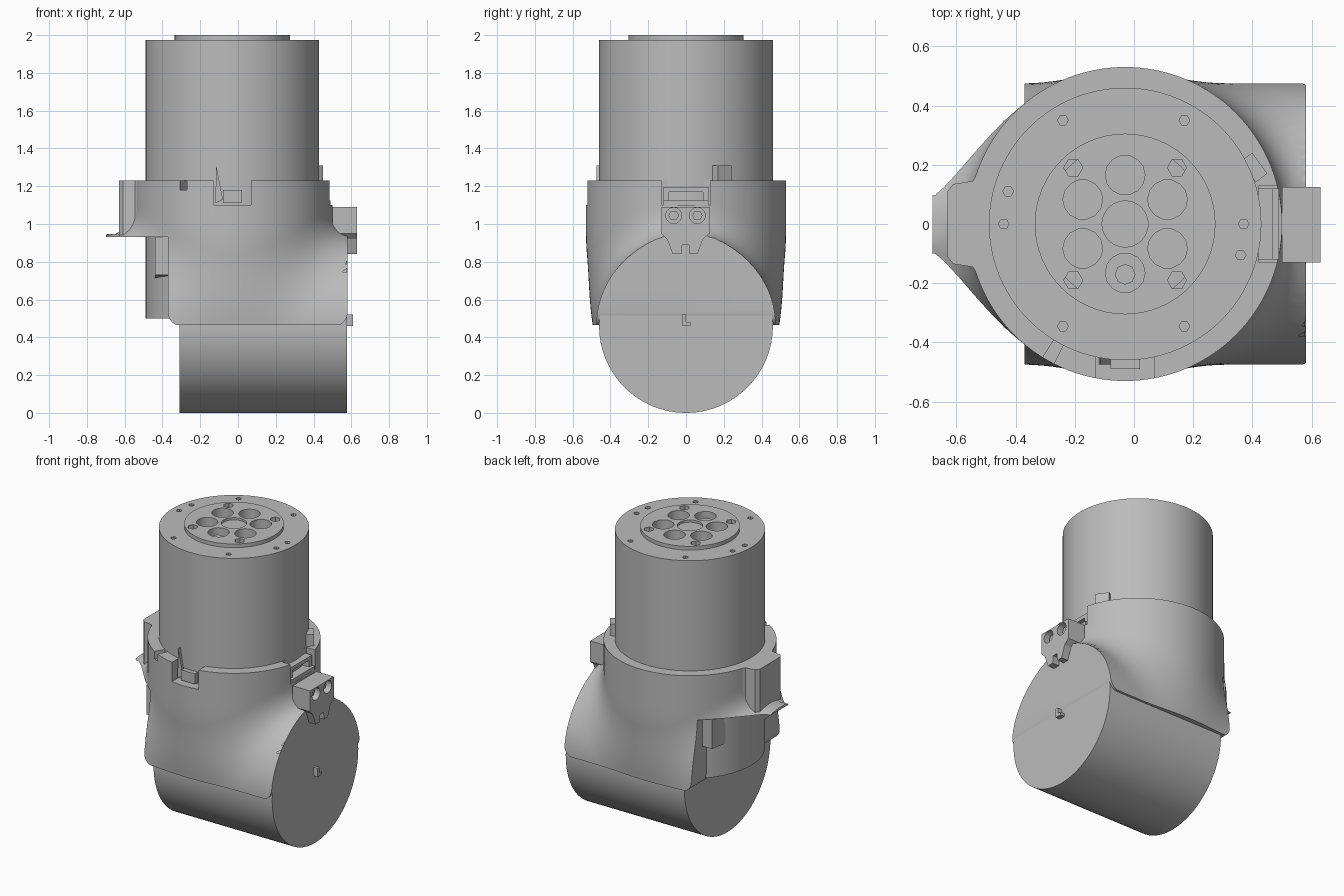
import bpy, bmesh, math
from mathutils import Vector

if "Cube" in bpy.data.objects:
    bpy.data.objects.remove(bpy.data.objects["Cube"])

grey = bpy.data.materials.new("machined_grey")
grey.use_nodes = True
grey.diffuse_color = (0.5, 0.5, 0.5, 1)
grey.node_tree.nodes["Principled BSDF"].inputs["Base Color"].default_value = (0.5, 0.5, 0.5, 1)

CX = -0.03      # vertical axis of the joint
R_ARM = 0.46    # radius of both drums


def finish(name, bm):
    bmesh.ops.recalc_face_normals(bm, faces=bm.faces)
    mesh = bpy.data.meshes.new(name)
    bm.to_mesh(mesh)
    bm.free()
    mesh.materials.append(grey)
    ob = bpy.data.objects.new(name, mesh)
    bpy.context.collection.objects.link(ob)
    return ob


def prisms(name, shapes, axis):
    """Extrude outlines along an axis; each shape is (points, low, high)."""
    place = {"x": lambda a, b, t: (t, a, b),
             "y": lambda a, b, t: (a, t, b),
             "z": lambda a, b, t: (a, b, t)}[axis]
    bm = bmesh.new()
    for pts, lo, hi in shapes:
        face = bm.faces.new([bm.verts.new(place(a, b, lo)) for a, b in pts])
        new = bmesh.ops.extrude_face_region(bm, geom=[face])["geom"]
        shift = Vector(place(0, 0, hi - lo))
        bmesh.ops.translate(bm, vec=shift, verts=[g for g in new if isinstance(g, bmesh.types.BMVert)])
    return finish(name, bm)


def circle(a, b, r, n=24):
    return [(a + r * math.cos(2 * math.pi * i / n), b + r * math.sin(2 * math.pi * i / n)) for i in range(n)]


def rect(a0, a1, b0, b1):
    return [(a0, b0), (a1, b0), (a1, b1), (a0, b1)]


def arc(a, b, r, start, steps=6):
    return [(a + r * math.cos(start + math.pi / 2 * i / steps),
             b + r * math.sin(start + math.pi / 2 * i / steps)) for i in range(steps + 1)]


def apply_bool(ob, cutter, operation="DIFFERENCE"):
    cutter.hide_render = True
    mod = ob.modifiers.new("cut", "BOOLEAN")
    mod.operation, mod.solver, mod.object = operation, "EXACT", cutter
    bpy.ops.object.select_all(action="DESELECT")
    bpy.context.view_layer.objects.active = ob
    ob.select_set(True)
    bpy.ops.object.modifier_apply(modifier=mod.name)
    bpy.data.objects.remove(cutter)


def smooth(ob, degrees=30):
    bpy.ops.object.select_all(action="DESELECT")
    bpy.context.view_layer.objects.active = ob
    ob.select_set(True)
    bpy.ops.object.shade_smooth_by_angle(angle=math.radians(degrees))


# Horizontal drum
lower_drum = prisms("lower_drum", [(circle(0, R_ARM, R_ARM, 96), -0.31, 0.578)], "x")
smooth(lower_drum)

# Vertical drum with bolt holes in its rim
upper_drum = prisms("upper_drum", [(circle(CX, 0, R_ARM, 96), 0.5, 1.975)], "z")
bolts = [(-0.24, 0.35), (0.17, 0.35), (-0.24, -0.345), (0.17, -0.345),
         (-0.425, 0.11), (-0.44, 0), (0.37, 0), (0.36, -0.105)]
cuts = [(circle(x, y, 0.018, 6), 1.93, 2.1) for x, y in bolts]
cuts.append((circle(CX, 0, 0.27, 48), 1.85, 2.1))
apply_bool(upper_drum, prisms("bolt_cutter", cuts, "z"))
smooth(upper_drum)

# Output flange with a ring of pockets around a hub
flange = prisms("output_flange", [(circle(CX, 0, 0.305, 64), 1.86, 2.0)], "z")
pockets = []
for k in range(6):
    a = math.pi / 6 + k * math.pi / 3
    x, y = CX + 0.165 * math.cos(a), 0.165 * math.sin(a)
    pockets.append((circle(x, y, 0.067, 14), 1.89, 2.1))
for sx in (-1, 1):
    for sy in (-1, 1):
        pockets.append((circle(CX + sx * 0.175, sy * 0.19, 0.032, 6), 1.92, 2.1))
apply_bool(flange, prisms("pocket_cutter", pockets, "z"))
apply_bool(flange, prisms("hub_cutter", [(circle(CX, 0, 0.078, 24), 1.985, 2.1)], "z"))
smooth(flange)
prisms("flange_screw", [(circle(CX, -0.17, 0.035, 8), 1.88, 1.97)], "z")


# Housing: a collar blended into a saddle over the horizontal drum
def blend_distance(x, y, z):
    t = min(1, max(0, (z - 0.47) / 0.53))
    collar = math.hypot(x - CX, y) - (0.42 + 0.11 * (1 - (1 - t) ** 2.5))
    saddle = math.hypot(y, z - R_ARM) - 0.475
    k = 0.17
    h = max(k - abs(collar - saddle), 0)
    return min(collar, saddle) - h * h / (4 * k)


def outline_radius(angle, z):
    lo, hi = 0.2, 1.0
    for _ in range(24):
        mid = (lo + hi) / 2
        inside = blend_distance(CX + mid * math.cos(angle), mid * math.sin(angle), z) < 0
        lo, hi = (mid, hi) if inside else (lo, mid)
    return lo


N, ROWS = 120, 38
bm = bmesh.new()
rings = []
for j in range(ROWS + 1):
    z = 0.465 + (1.23 - 0.465) * j / ROWS
    ring = []
    for i in range(N):
        a = 2 * math.pi * i / N
        r = outline_radius(a, z)
        ring.append(bm.verts.new((CX + r * math.cos(a), r * math.sin(a), z)))
    rings.append(ring)
for low, high in zip(rings, rings[1:]):
    for i in range(N):
        n = (i + 1) % N
        bm.faces.new((low[i], low[n], high[n], high[i]))
bm.faces.new(rings[0][::-1])
bm.faces.new(rings[-1])
housing = finish("housing", bm)

# Trim the ends, with rounded lower corners and a step under the collar
trim = (arc(-0.30, 0.53, 0.07, math.pi) + arc(0.51, 0.53, 0.07, 1.5 * math.pi)
        + [(0.58, 1.4), (-0.7, 1.4), (-0.7, 0.93), (-0.37, 0.93)])
apply_bool(housing, prisms("trim_helper", [(trim, -0.8, 0.8)], "y"), "INTERSECT")

# Collar notches
apply_bool(housing, prisms("front_notch", [(rect(-0.13, 0.07, -0.7, -0.44), 1.1, 1.3)], "z"))
apply_bool(housing, prisms("side_notch", [(rect(0.42, 0.7, -0.13, 0.13), 1.1, 1.3)], "z"))
slit = [(-0.32, -0.47), (-0.28, -0.49), (-0.24, -0.41), (-0.27, -0.39)]
apply_bool(housing, prisms("slit_notch", [(slit, 1.18, 1.3)], "z"))
smooth(housing)

# Rear boss on the collar
half = [(-0.44, 0.25), (-0.50, 0.21), (-0.545, 0.145), (-0.61, 0.135), (-0.63, 0.11)]
boss = half + [(x, -y) for x, y in reversed(half)]
prisms("collar_boss", [(boss, 0.93, 1.23)], "z")

# Cable plate under the boss
half = [(0.35, 0.93), (0.35, 0.73), (0.17, 0.71), (0.09, 0.63)]
plate = half + [(-y, z) for y, z in reversed(half)]
cable_plate = prisms("cable_plate", [(plate, -0.44, -0.36)], "x")
holes = [(circle(y, z, 0.022, 12), -0.5, -0.40) for y, z in ((0.2, 0.87), (0.12, 0.87), (0, 0.71))]
apply_bool(cable_plate, prisms("plate_hole_cutter", holes, "x"))

# Clamp bracket over the open end of the drum
bracket = [(-0.13, 1.09), (0.125, 1.09), (0.125, 0.95), (0.09, 0.92), (0.06, 0.84), (0.02, 0.84),
           (0.015, 0.89), (-0.02, 0.89), (-0.025, 0.84), (-0.07, 0.84), (-0.1, 0.92), (-0.13, 0.95)]
clamp = prisms("clamp_bracket", [(bracket, 0.5, 0.63)], "x")
apply_bool(clamp, prisms("screw_cutter", [(circle(y, 1.045, 0.042, 16), 0.57, 0.7) for y in (-0.065, 0.06)], "x"))
prisms("clamp_screws", [(circle(y, 1.045, 0.028, 6), 0.55, 0.6) for y in (-0.065, 0.06)], "x")

# Connector blocks inside the notches
prisms("side_connector", [(rect(-0.12, 0.12, 1.1, 1.125), 0.42, 0.49), (rect(-0.12, 0.12, 1.17, 1.195), 0.42, 0.47),
                          (rect(-0.12, -0.09, 1.125, 1.17), 0.42, 0.47), (rect(0.09, 0.12, 1.125, 1.17), 0.42, 0.47)], "x")
prisms("front_connector", [(rect(-0.08, 0.02, 1.11, 1.18), -0.49, -0.44),
                           ([(-0.12, 1.11), (-0.08, 1.13), (-0.115, 1.31)], -0.475, -0.44)], "y")

# Small locating tab and end mark
tab = [(0.40, 0.24), (0.37, 0.22), (0.41, 0.14), (0.45, 0.17)]
prisms("locating_tab", [(tab, 1.2, 1.31)], "z")
prisms("end_mark", [(rect(-0.02, 0, 0.46, 0.52), 0.57, 0.61), (rect(-0.02, 0.025, 0.46, 0.48), 0.57, 0.61)], "x")
